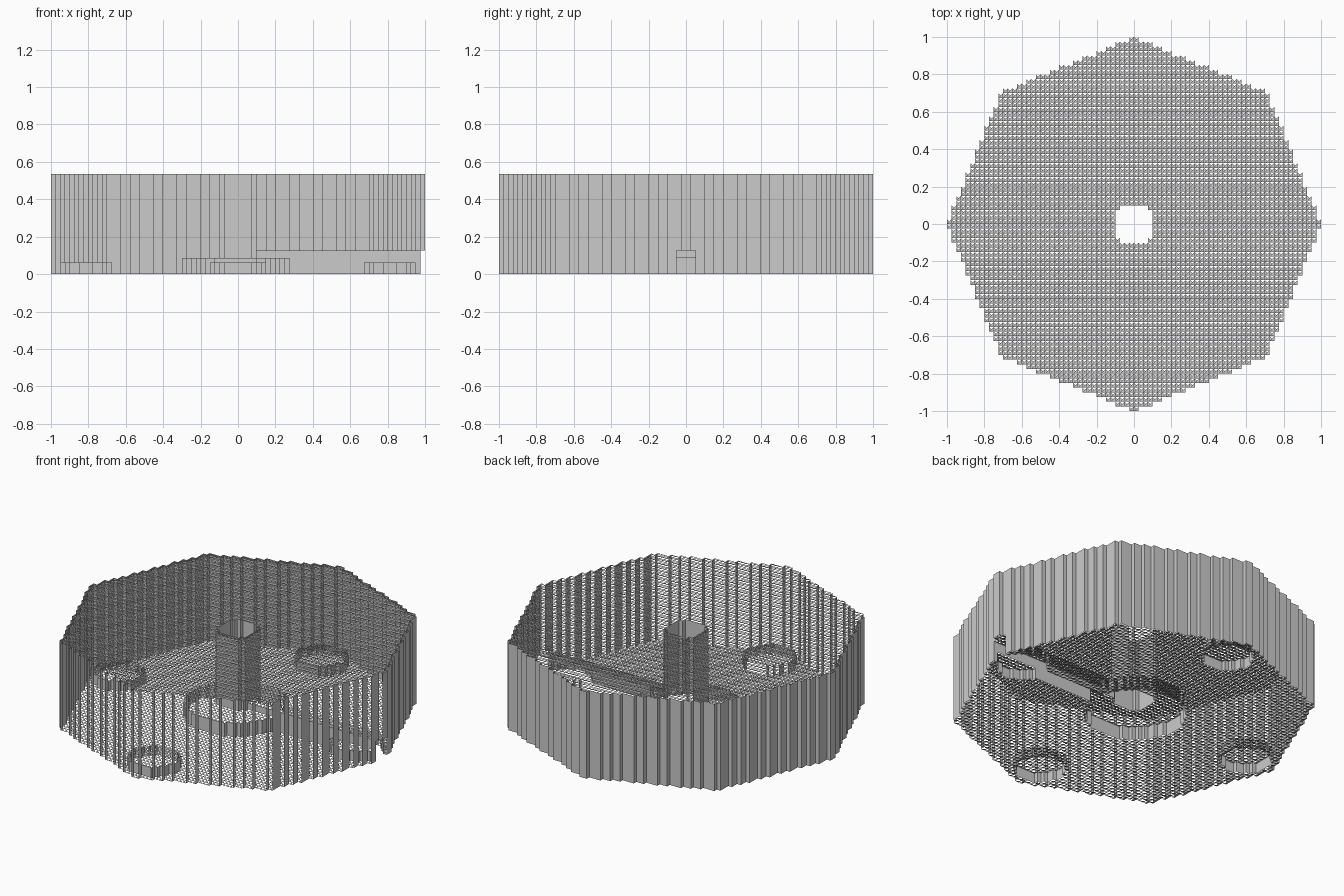
import bpy, bmesh, math

if "Cube" in bpy.data.objects:
    bpy.data.objects.remove(bpy.data.objects["Cube"])

N = 80                 # cells across
P = 2.0 / N            # cell size
TOP = 0.535            # height of the rim
POCKETS = [(0.8125, 0), (-0.8125, 0), (0, 0.8125), (0, -0.8125)]

grey = bpy.data.materials.new("plain grey")
grey.diffuse_color = (0.6, 0.6, 0.6, 1)
grey.use_nodes = True
grey.node_tree.nodes["Principled BSDF"].inputs["Base Color"].default_value = grey.diffuse_color


def underside(i, j):
    """Height of the underside at a cell; TOP means empty."""
    x, y = -1 + (i + 0.5) * P, -1 + (j + 0.5) * P
    ax, ay = abs(x), abs(y)
    c, s = math.cos(math.pi / 8), math.sin(math.pi / 8)
    if max(ax * c + ay * s, ax * s + ay * c) > c:      # outside the octagon
        return TOP
    if math.hypot(x, y) < 0.11:                        # through hole
        return TOP
    if x > 0 and ay < 0.05:                            # cable channel
        return 0.125
    if math.hypot(x + 0.0125, y) < 0.285:              # central recess
        return 0.085
    if any(math.hypot(x - px, y - py) < 0.14 for px, py in POCKETS):
        return 0.063                                   # foot pockets
    return 0.0


def corner(i, j, z):
    return (-1 + i * P, -1 + j * P, z)


def add_face(bm, points):
    bm.faces.new([bm.verts.new(p) for p in points])


def finish(bm, name):
    bmesh.ops.remove_doubles(bm, verts=bm.verts, dist=1e-4)
    mesh = bpy.data.meshes.new(name)
    bm.to_mesh(mesh)
    bm.free()
    mesh.materials.append(grey)
    bpy.context.collection.objects.link(bpy.data.objects.new(name, mesh))


height = {(i, j): underside(i, j) for i in range(-1, N + 1) for j in range(-1, N + 1)}

# Perforated base (stepped up in the recesses) and perforated top:
# one triangle per cell
base, top = bmesh.new(), bmesh.new()
for (i, j), z in height.items():
    if z < TOP:
        add_face(base, [corner(i, j, z), corner(i, j + 1, z), corner(i + 1, j, z)])
        add_face(top, [corner(i, j, TOP), corner(i + 1, j, TOP), corner(i + 1, j + 1, TOP)])
finish(base, "perforated_base")
finish(top, "perforated_top")

# Stepped walls of the rim, tube, pockets and channel; open towards the front
walls = bmesh.new()
for i in range(-1, N):
    for j in range(-1, N):
        here = height[i, j]
        right, back = height[i + 1, j], height[i, j + 1]
        if abs(here - right) > 1e-6:
            lo, hi = min(here, right), max(here, right)
            a, b = (i + 1, j), (i + 1, j + 1)
            if right < here:
                a, b = b, a
            add_face(walls, [corner(*a, lo), corner(*b, lo), corner(*b, hi), corner(*a, hi)])
        if back > here + 1e-6:
            a, b = (i + 1, j + 1), (i, j + 1)
            add_face(walls, [corner(*a, here), corner(*b, here),
                             corner(*b, back), corner(*a, back)])
finish(walls, "stepped_walls")
